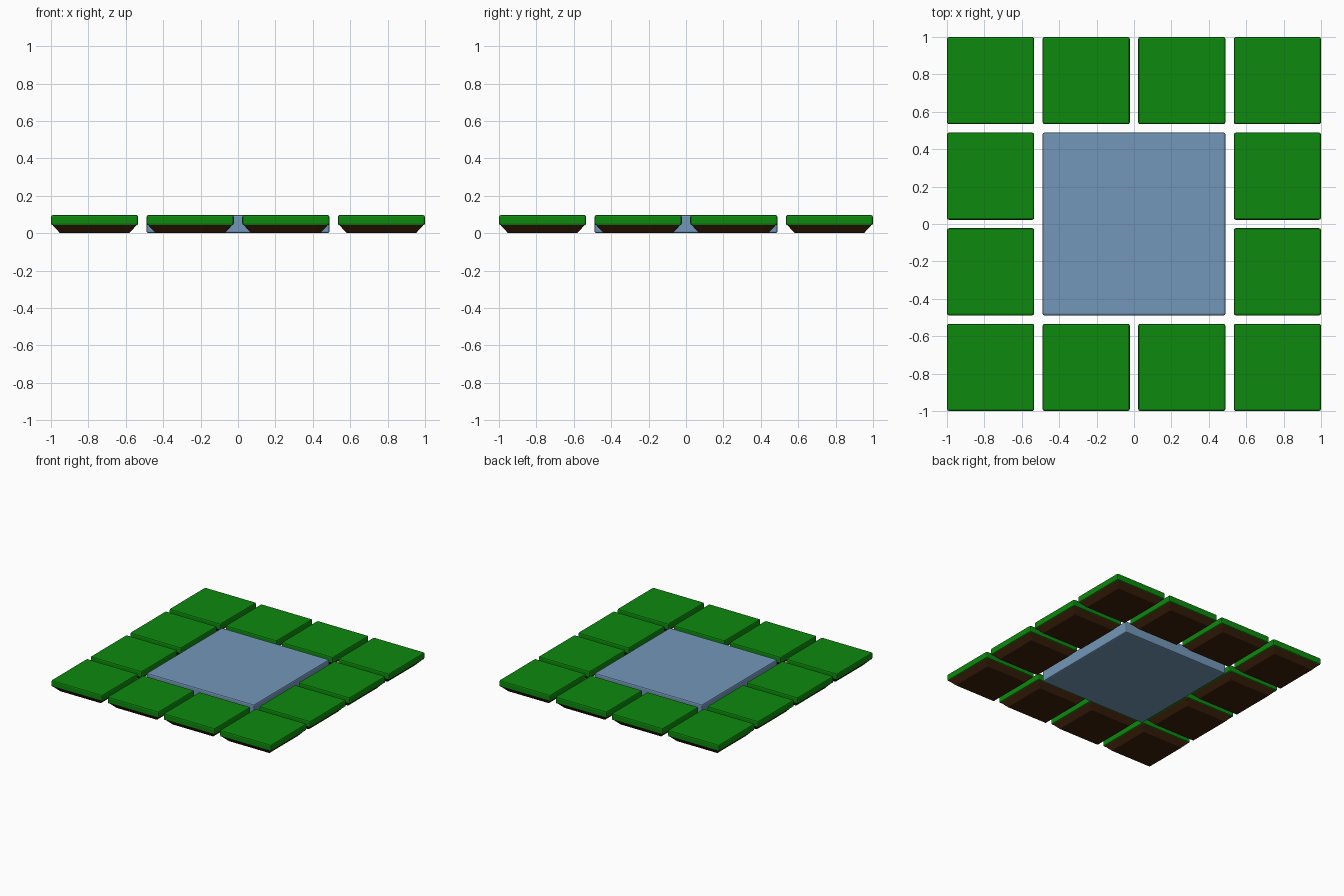
import bpy, bmesh

if "Cube" in bpy.data.objects:
    bpy.data.objects.remove(bpy.data.objects["Cube"])

H, S, P = 0.097, 0.233, 0.511   # height, tile half size, tile pitch


def material(name, color):
    m = bpy.data.materials.new(name)
    m.diffuse_color = (*color, 1)
    m.use_nodes = True
    m.node_tree.nodes["Principled BSDF"].inputs["Base Color"].default_value = m.diffuse_color
    return m


GRASS = material("grass", (0.004, 0.25, 0.004))
SOIL = material("soil", (0.045, 0.014, 0.003))
STONE = material("stone", (0.17, 0.31, 0.48))


def slab(name, x, y, z0, z1, low, high, mat, bevel):
    """Square block with separate half sizes for its bottom and top."""
    bm = bmesh.new()
    bmesh.ops.create_cube(bm, size=2)
    for v in bm.verts:
        h, z = (high, z1) if v.co.z > 0 else (low, z0)
        v.co = (v.co.x * h, v.co.y * h, z)
    bmesh.ops.bevel(bm, geom=bm.edges[:], offset=bevel, segments=2,
                    profile=0.5, affect='EDGES')
    me = bpy.data.meshes.new(name)
    bm.to_mesh(me)
    bm.free()
    me.materials.append(mat)
    ob = bpy.data.objects.new(name, me)
    ob.location = (x, y, 0)
    bpy.context.collection.objects.link(ob)


# central square
slab("centre_slab", 0, 0, 0, H, 0.489, 0.489, STONE, 0.01)

# ring of grass tiles on tapered soil
for i in range(4):
    for j in range(4):
        if i in (1, 2) and j in (1, 2):
            continue
        x, y = (i - 1.5) * P, (j - 1.5) * P
        slab(f"grass_tile_{i}_{j}", x, y, 0.042, H, S, S, GRASS, 0.01)
        slab(f"soil_base_{i}_{j}", x, y, 0, 0.05, 0.185, 0.231, SOIL, 0.004)
